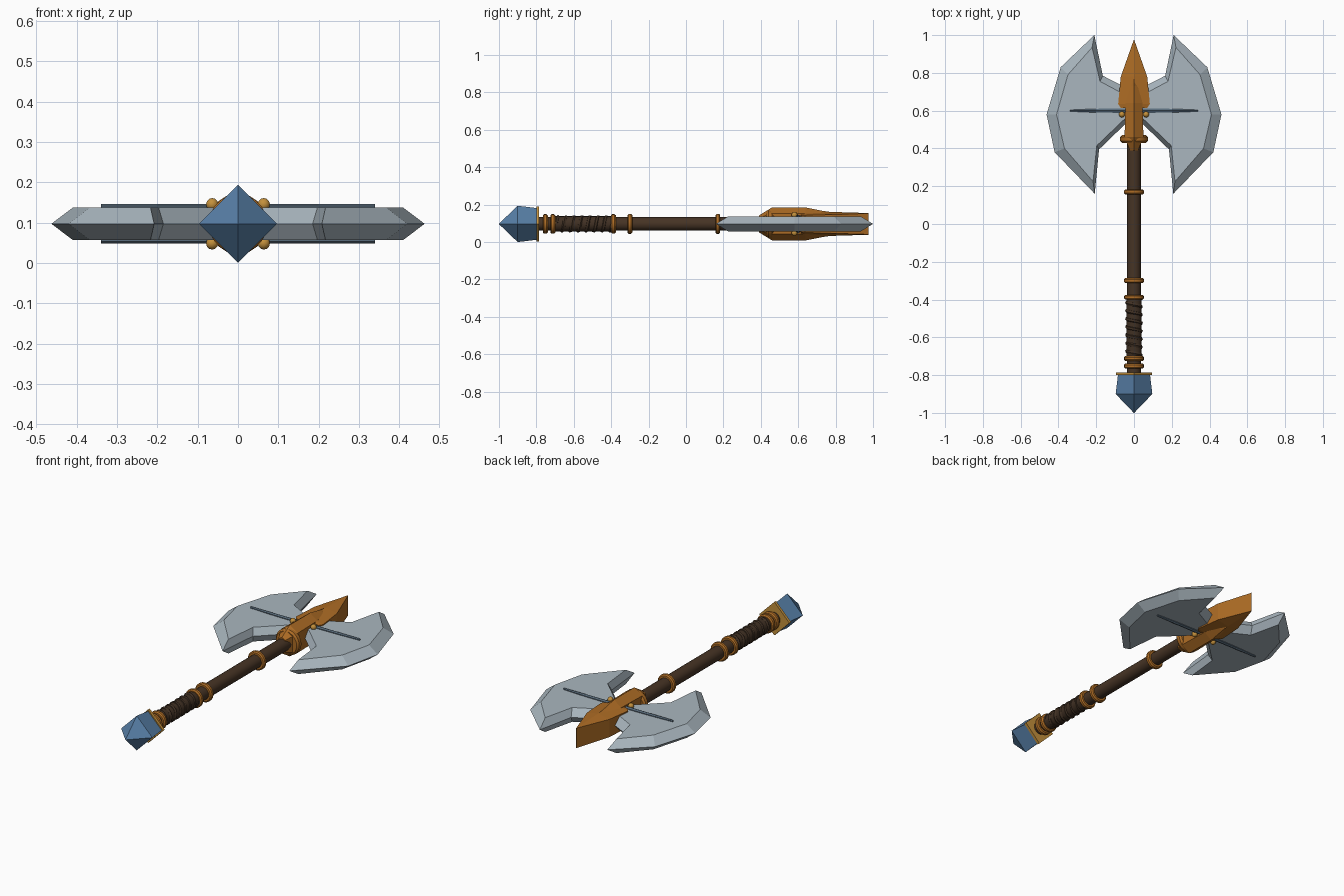
import bpy, bmesh, math
from mathutils import Vector

if "Cube" in bpy.data.objects:
    bpy.data.objects.remove(bpy.data.objects["Cube"])

C = 0.097  # height of the long axis, which runs along y


def mat(name, rgb):
    m = bpy.data.materials.new(name)
    m.diffuse_color = (*rgb, 1)
    m.use_nodes = True
    m.node_tree.nodes["Principled BSDF"].inputs["Base Color"].default_value = m.diffuse_color
    return m


STEEL = mat("steel", (0.40, 0.47, 0.52))
DARK_STEEL = mat("dark steel", (0.10, 0.15, 0.20))
BRONZE = mat("bronze", (0.42, 0.15, 0.018))
GOLD = mat("gold", (0.55, 0.28, 0.045))
WOOD = mat("dark wood", (0.062, 0.034, 0.018))
LEATHER = mat("leather", (0.052, 0.030, 0.017))
BLUE = mat("blue gem", (0.095, 0.21, 0.38))


def add(name, bm, material, smooth=False):
    bmesh.ops.recalc_face_normals(bm, faces=bm.faces)
    me = bpy.data.meshes.new(name)
    bm.to_mesh(me)
    bm.free()
    me.materials.append(material)
    ob = bpy.data.objects.new(name, me)
    ob.location.z = C
    bpy.context.collection.objects.link(ob)
    if smooth:
        bpy.ops.object.select_all(action='DESELECT')
        ob.select_set(True)
        bpy.context.view_layer.objects.active = ob
        bpy.ops.object.shade_smooth_by_angle(angle=math.radians(40))
    return ob


def skin(bm, sections):
    """Bridge equal-sized closed sections and cap both ends."""
    rings = [[bm.verts.new(p) for p in s] for s in sections]
    n = len(rings[0])
    for a, b in zip(rings, rings[1:]):
        for i in range(n):
            j = (i + 1) % n
            bm.faces.new((a[i], a[j], b[j], b[i]))
    bm.faces.new(rings[0])
    bm.faces.new(rings[-1])


def lathe(name, profile, material, sides=20, smooth=True):
    """Turn (y, radius) pairs around the long axis."""
    bm = bmesh.new()
    skin(bm, [[(r * math.cos(2 * math.pi * i / sides), y, r * math.sin(2 * math.pi * i / sides))
               for i in range(sides)] for y, r in profile])
    return add(name, bm, material, smooth)


def ring(name, y, r, w, material):
    return lathe(name, [(y - w, r * 0.75), (y - w, r * 0.88), (y - w * 0.5, r),
                        (y + w * 0.5, r), (y + w, r * 0.88), (y + w, r * 0.75)], material)


def hex_loft(name, rows, material):
    """Loft ridged hexagons given as (y, half width, ridge z, shoulder z)."""
    bm = bmesh.new()
    skin(bm, [[(0, y, t), (w, y, s), (w, y, -s), (0, y, -t), (-w, y, -s), (-w, y, s)]
              for y, w, t, s in rows])
    return add(name, bm, material)


def mirror_x(ob):
    ob.modifiers.new("mirror", 'MIRROR')


# Pommel gem and its diamond plate
lathe("pommel_gem", [(-0.80, 0.085), (-0.90, 0.097), (-1.0, 0.001)], BLUE, 4, False)
lathe("pommel_plate", [(-0.80, 0.094), (-0.785, 0.094)], GOLD, 4, False)

# Handle
lathe("shaft", [(-0.79, 0.036), (0.45, 0.036)], WOOD)
lathe("grip", [(-0.70, 0.041), (-0.39, 0.041)], LEATHER)

# Spiral leather wrap on the grip
cu = bpy.data.curves.new("wrap_path", 'CURVE')
cu.dimensions = '3D'
cu.bevel_depth = 0.011
cu.bevel_resolution = 1
sp = cu.splines.new('POLY')
N, TURNS = 126, 7
sp.points.add(N)
for i, p in enumerate(sp.points):
    a = 2 * math.pi * TURNS * i / N
    p.co = (0.036 * math.cos(a), -0.695 + 0.30 * i / N, 0.036 * math.sin(a), 1)
path = bpy.data.objects.new("wrap_path", cu)
bpy.context.collection.objects.link(path)
bpy.context.view_layer.update()
me = bpy.data.meshes.new_from_object(path.evaluated_get(bpy.context.evaluated_depsgraph_get()))
bpy.data.objects.remove(path)
bm = bmesh.new()
bm.from_mesh(me)
add("grip_wrap", bm, LEATHER, True)

# Rings along the handle
for i, (y, r) in enumerate([(-0.752, 0.052), (-0.712, 0.052), (-0.388, 0.052),
                            (-0.30, 0.053), (0.17, 0.053)]):
    ring(f"handle_ring_{i + 1}", y, r, 0.013, BRONZE)
ring("head_collar", 0.45, 0.073, 0.02, BRONZE)

# Head socket and chisel spike
hex_loft("head_socket", [(0.39, 0.022, 0.045, 0.034), (0.46, 0.05, 0.088, 0.055),
                         (0.64, 0.045, 0.088, 0.055), (0.73, 0.025, 0.070, 0.056),
                         (0.80, 0.003, 0.060, 0.05)], BRONZE)
hex_loft("top_spike", [(0.615, 0.070, 0.062, 0.045), (0.635, 0.084, 0.064, 0.046),
                       (0.78, 0.070, 0.064, 0.050), (0.975, 0.001, 0.058, 0.056)], BRONZE)

# Double blades: sharp rim at mid height, flat cheeks inset from it
rim = [(0.03, 0.715), (0.165, 0.785), (0.21, 1.0), (0.388, 0.83), (0.463, 0.58),
       (0.42, 0.38), (0.208, 0.16), (0.185, 0.395), (0.03, 0.545)]
cheek = [(0.03, 0.675), (0.18, 0.755), (0.222, 0.935), (0.35, 0.79), (0.41, 0.58),
         (0.368, 0.40), (0.217, 0.225), (0.197, 0.415), (0.03, 0.575)]
bm = bmesh.new()
skin(bm, [[(x, y, z) for x, y in pts] for pts, z in ((cheek, -0.04), (rim, 0), (cheek, 0.04))])
mirror_x(add("blades", bm, STEEL))

# Thin raised ribs on both cheeks
bm = bmesh.new()
rib = [(0.03, 0.012), (0.20, 0.010), (0.34, 0.004)]
skin(bm, [[(x, 0.60 - w, -0.044), (x, 0.60 - w, 0.044), (x, 0.60, 0.049),
           (x, 0.60 + w, 0.044), (x, 0.60 + w, -0.044), (x, 0.60, -0.049)] for x, w in rib])
mirror_x(add("blade_ribs", bm, DARK_STEEL))

# Rivets beside the socket, above and below
bm = bmesh.new()
for z in (-0.048, 0.048):
    r = bmesh.ops.create_uvsphere(bm, u_segments=10, v_segments=6, radius=0.016)
    bmesh.ops.translate(bm, verts=r["verts"], vec=Vector((0.064, 0.58, z)))
mirror_x(add("rivets", bm, GOLD, True))
